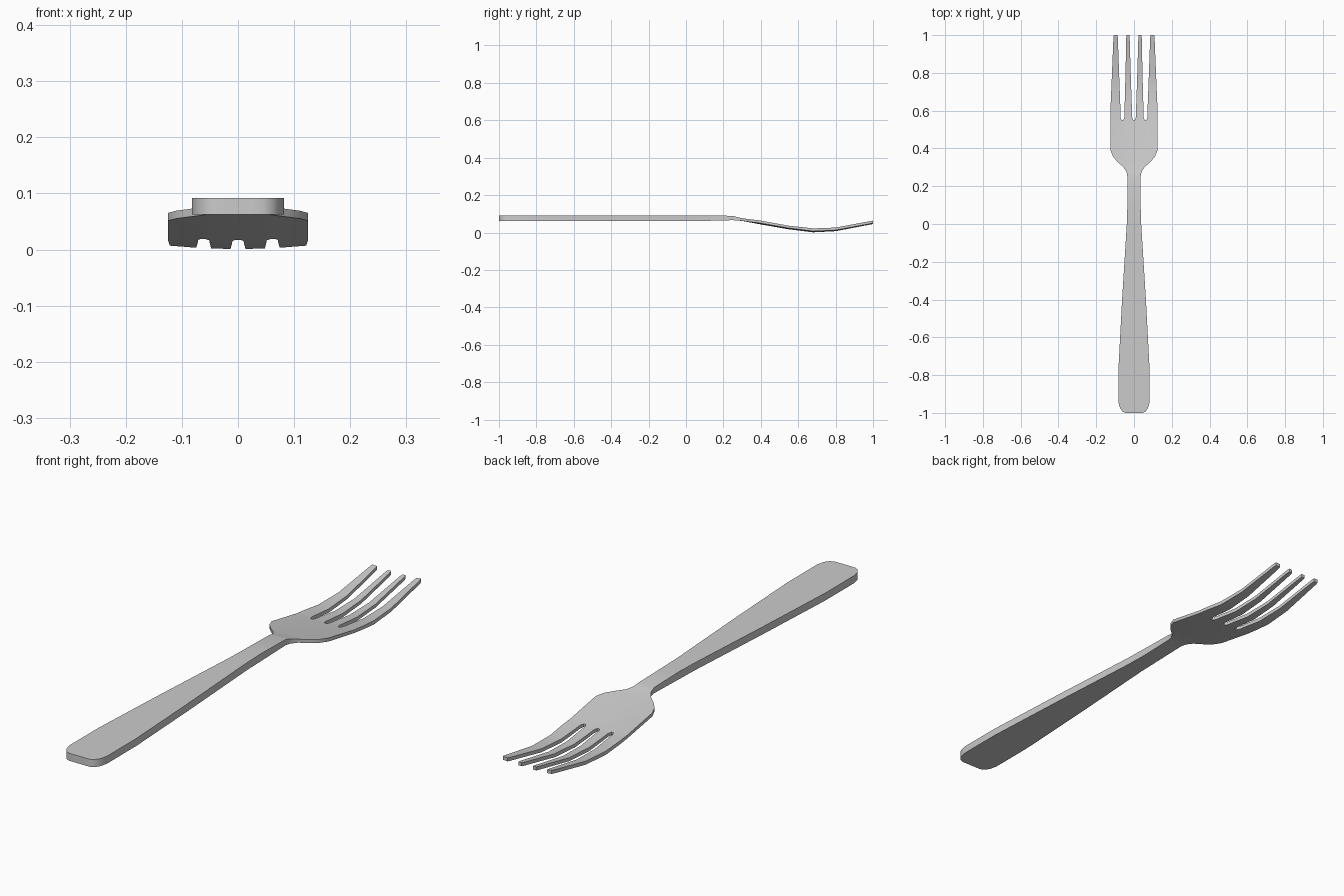
import bpy
import bmesh

cube = bpy.data.objects.get("Cube")
if cube:
    bpy.data.objects.remove(cube, do_unlink=True)

steel = bpy.data.materials.new("brushed_grey_steel")
steel.use_nodes = True
GREY = (0.6, 0.6, 0.6, 1.0)
steel.diffuse_color = GREY
steel.node_tree.nodes["Principled BSDF"].inputs["Base Color"].default_value = GREY

# Side profile: y, top height and bottom height on the centre line
SIDE = [(-1, .092, .062), (.2, .092, .062), (.25, .089, .066), (.3, .076, .062),
        (.39, .059, .045), (.55, .030, .017), (.68, .016, .001), (.8, .021, .007), (1, .059, .045)]
# Half width along the handle and shoulders
OUTLINE = [(-1, .045), (-.992, .062), (-.975, .074), (-.945, .082), (-.76, .082), (-.4, .063),
           (0, .038), (.1, .035), (.25, .035), (.275, .039), (.3, .055), (.33, .088),
           (.355, .11), (.39, .125)]
# Edges of the tines: y, centre slot, inner tine outside, outer tine inside, outer edge
TINES = [(.55, .005, .056, .066, .125), (.565, .01, .051, .071, .125),
         (.6, .0105, .0505, .0715, .125), (.68, .0135, .048, .0745, .1215),
         (.8, .0175, .045, .079, .1165), (.985, .023, .041, .0855, .109),
         (1, .025, .039, .0875, .107)]


def side_at(y):
    """Top and bottom height at y."""
    for (y0, t0, b0), (y1, t1, b1) in zip(SIDE, SIDE[1:]):
        if y <= y1:
            f = (y - y0) / (y1 - y0)
            return t0 + f * (t1 - t0), b0 + f * (b1 - b0)
    return SIDE[-1][1:]


def bowl(x, y):
    """Slight upward curl of the head towards its outer edges."""
    return .4 * x * x * max(0, min(1, (y - .25) / .14))


base = [v / TINES[0][-1] for v in TINES[0][1:]]
rows = [(y, *[w * f for f in base]) for y, w in OUTLINE] + TINES
slot_start = len(OUTLINE)

bm = bmesh.new()
top, bottom = [], []
for y, *half in rows:
    xs = [-x for x in reversed(half)] + half
    high, low = side_at(y)
    top.append([bm.verts.new((x, y, high + bowl(x, y))) for x in xs])
    bottom.append([bm.verts.new((x, y, low + bowl(x, y))) for x in xs])

# Filled strips; every odd column is a slot between tines
filled = {(r, c) for r in range(len(rows) - 1) for c in range(7)
          if r < slot_start or c % 2 == 0}
for r, c in filled:
    corners = [(r, c), (r, c + 1), (r + 1, c + 1), (r + 1, c)]
    bm.faces.new([top[i][j] for i, j in corners])
    bm.faces.new([bottom[i][j] for i, j in reversed(corners)])
    # Rim walls wherever the neighbouring strip is empty
    neighbours = [(r - 1, c), (r, c + 1), (r + 1, c), (r, c - 1)]
    for k, cell in enumerate(neighbours):
        if cell not in filled:
            (i, j), (m, n) = corners[k], corners[(k + 1) % 4]
            bm.faces.new([top[m][n], top[i][j], bottom[i][j], bottom[m][n]])

bmesh.ops.recalc_face_normals(bm, faces=bm.faces[:])
mesh = bpy.data.meshes.new("fork_body")
bm.to_mesh(mesh)
bm.free()
mesh.materials.append(steel)
fork = bpy.data.objects.new("fork_body", mesh)
bpy.context.collection.objects.link(fork)

bpy.ops.object.select_all(action="DESELECT")
fork.select_set(True)
bpy.context.view_layer.objects.active = fork
bpy.ops.object.shade_smooth_by_angle(angle=0.6)
